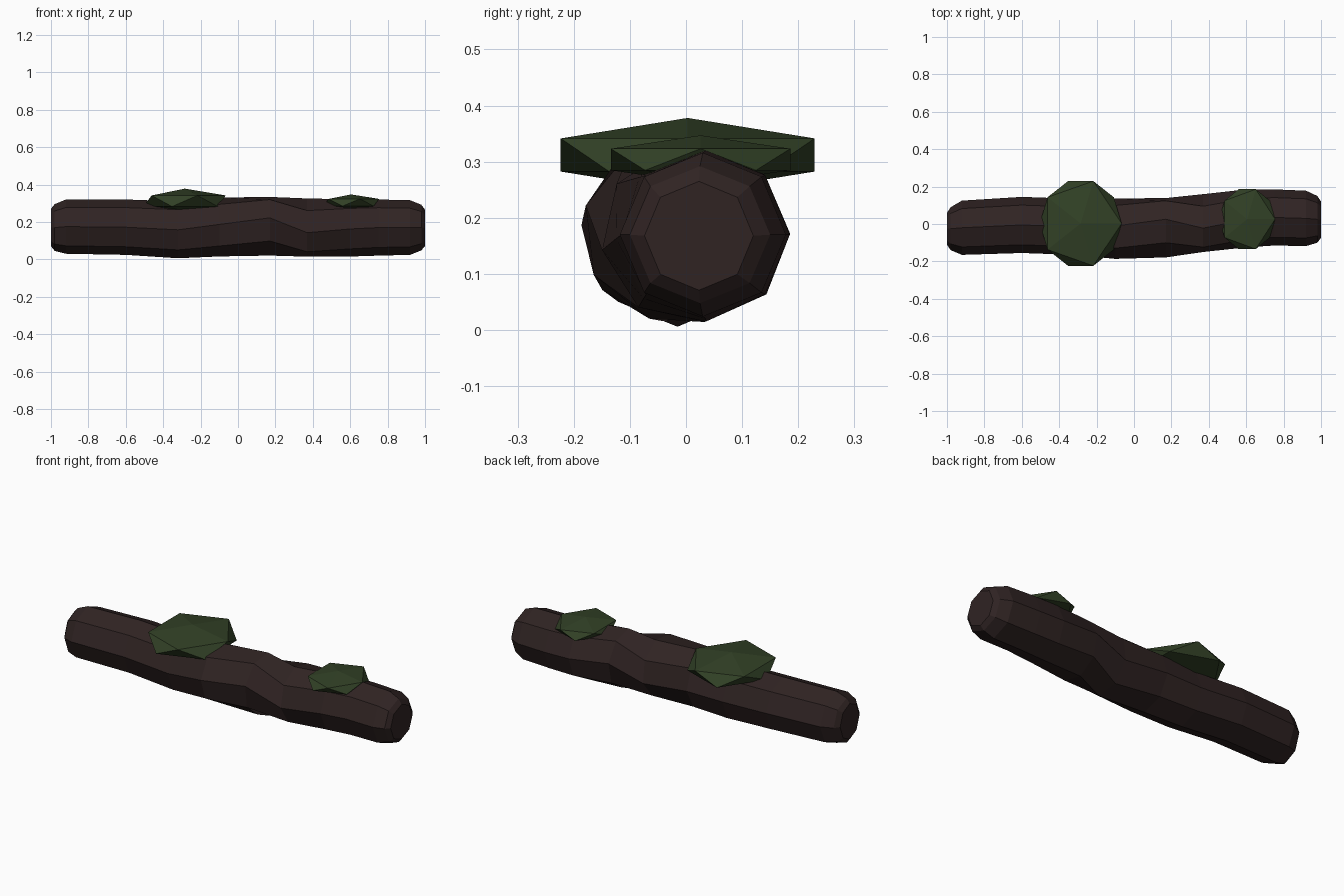
import bpy, bmesh, math
from mathutils import Vector

cube = bpy.data.objects.get("Cube")
if cube:
    bpy.data.objects.remove(cube, do_unlink=True)


def material(name, rgb):
    m = bpy.data.materials.new(name)
    m.use_nodes = True
    m.diffuse_color = (*rgb, 1)
    bsdf = m.node_tree.nodes["Principled BSDF"]
    bsdf.inputs["Base Color"].default_value = (*rgb, 1)
    bsdf.inputs["Roughness"].default_value = 0.9
    return m


def finish(name, bm, mat):
    bmesh.ops.recalc_face_normals(bm, faces=bm.faces)
    mesh = bpy.data.meshes.new(name)
    bm.to_mesh(mesh)
    bm.free()
    mesh.materials.append(mat)
    ob = bpy.data.objects.new(name, mesh)
    bpy.context.collection.objects.link(ob)
    return ob


bark = material("dark bark", (0.029, 0.017, 0.0165))
moss = material("moss green", (0.031, 0.052, 0.019))

# Log: eight-sided rings as x, centre y, centre z, half width, half height, roll
RINGS = [
    (-1.0, -0.025, 0.17, 0.085, 0.1, 0),
    (-0.98, -0.025, 0.17, 0.115, 0.125, 0),
    (-0.92, -0.02, 0.175, 0.145, 0.145, 0),
    (-0.6, -0.005, 0.172, 0.15, 0.148, 0),
    (-0.32, -0.015, 0.158, 0.15, 0.152, 0),
    (-0.1, -0.025, 0.173, 0.162, 0.158, 5),
    (0.17, -0.02, 0.177, 0.165, 0.163, 16),
    (0.37, 0.005, 0.17, 0.157, 0.158, -10),
    (0.6, 0.03, 0.168, 0.155, 0.153, -2),
    (0.75, 0.035, 0.17, 0.15, 0.15, 0),
    (0.92, 0.03, 0.17, 0.148, 0.146, 0),
    (0.98, 0.025, 0.17, 0.125, 0.122, 0),
    (1.0, 0.023, 0.168, 0.097, 0.097, 0),
]
SIDES = 8
bm = bmesh.new()
loops = []
for x, cy, cz, ry, rz, roll in RINGS:
    loop = []
    for i in range(SIDES):
        a = math.tau * i / SIDES - math.radians(roll)
        loop.append(bm.verts.new((x, cy + ry * math.cos(a), cz + rz * math.sin(a))))
    loops.append(loop)
for a, b in zip(loops, loops[1:]):
    for i in range(SIDES):
        j = (i + 1) % SIDES
        bm.faces.new((a[i], a[j], b[j], b[i]))
bm.faces.new(loops[0])
bm.faces.new(loops[-1])
finish("log", bm, bark)


# Moss clumps: flattened icosahedra sunk into the top of the log
def moss_clump(name, centre, size):
    bm = bmesh.new()
    bmesh.ops.create_icosphere(bm, subdivisions=1, radius=1)
    bmesh.ops.scale(bm, vec=size, verts=bm.verts)
    bmesh.ops.translate(bm, vec=Vector(centre), verts=bm.verts)
    return finish(name, bm, moss)


moss_clump("large_moss", (-0.285, 0.003, 0.312), (0.245, 0.266, 0.066))
moss_clump("small_moss", (0.605, 0.026, 0.304), (0.167, 0.188, 0.043))
